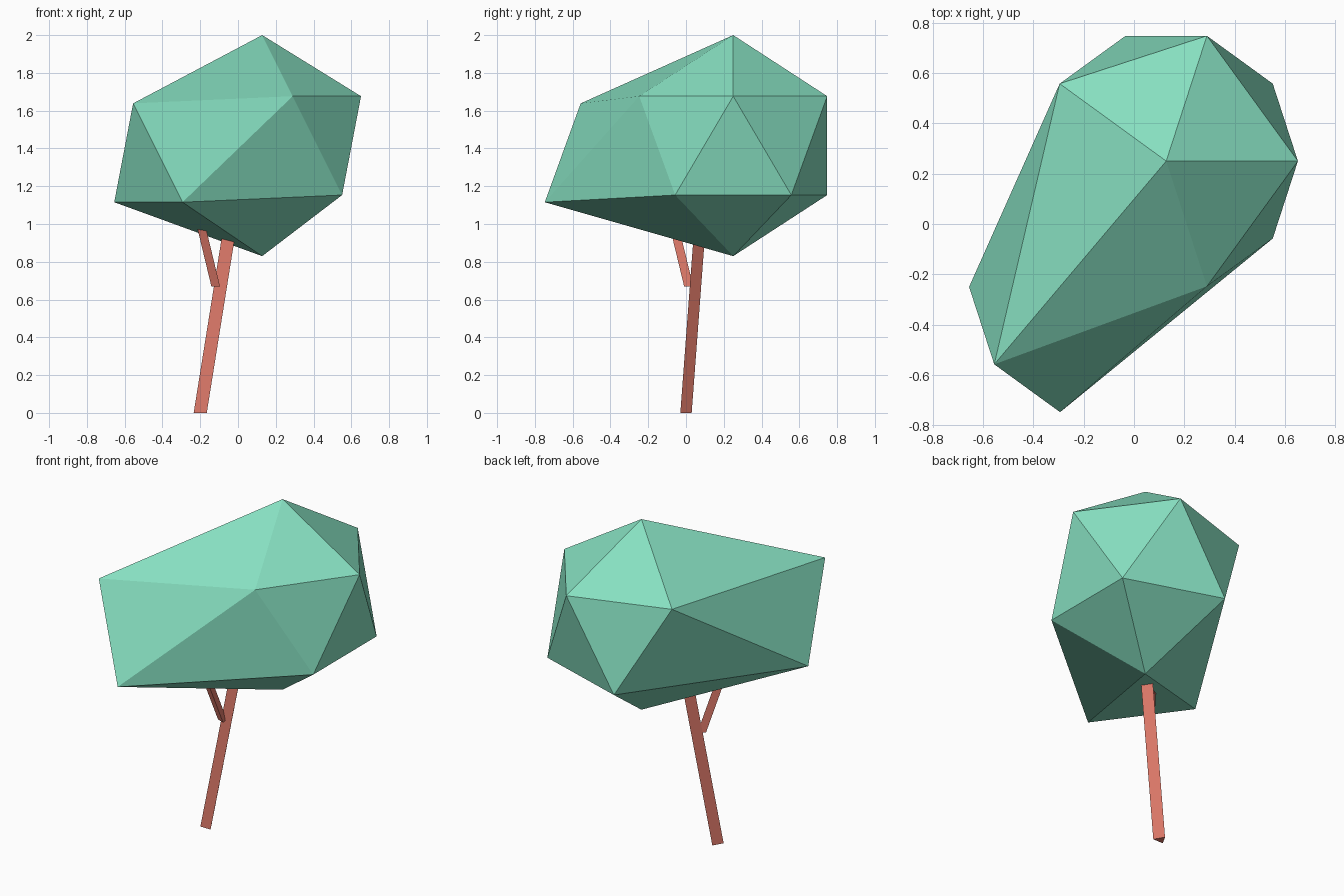
import bpy
import bmesh
from math import sin, cos, radians
from mathutils import Vector

if "Cube" in bpy.data.objects:
    bpy.data.objects.remove(bpy.data.objects["Cube"])


def material(name, color):
    mat = bpy.data.materials.new(name)
    mat.diffuse_color = color
    mat.use_nodes = True
    mat.node_tree.nodes["Principled BSDF"].inputs["Base Color"].default_value = mat.diffuse_color
    return mat


def leaning_prism(name, base, top, radius, turn, mat):
    """Three-sided stick with horizontal ends, sheared from base to top."""
    base, top = Vector(base), Vector(top)
    bm = bmesh.new()
    ring = []
    for k in range(3):
        a = radians(90 + turn + 120 * k)
        ring.append(bm.verts.new(base + Vector((cos(a), sin(a), 0)) * radius))
    bottom = bm.faces.new(ring)
    ext = bmesh.ops.extrude_face_region(bm, geom=[bottom], use_keep_orig=True)
    new = [g for g in ext["geom"] if isinstance(g, bmesh.types.BMVert)]
    bmesh.ops.translate(bm, verts=new, vec=top - base)
    bmesh.ops.recalc_face_normals(bm, faces=bm.faces)
    mesh = bpy.data.meshes.new(name)
    bm.to_mesh(mesh)
    bm.free()
    mesh.materials.append(mat)
    obj = bpy.data.objects.new(name, mesh)
    bpy.context.collection.objects.link(obj)
    return obj


leaf = material("leaf_green", (0.24, 0.74, 0.53, 1))
bark = material("bark_red", (0.72, 0.19, 0.14, 1))

# Foliage: icosahedron with its front-left vertices pulled out
bpy.ops.mesh.primitive_ico_sphere_add(subdivisions=1, radius=0.585,
                                      location=(0.128, 0.25, 1.415))
foliage = bpy.context.object
foliage.name = "foliage"
foliage.data.materials.append(leaf)
for v in foliage.data.vertices:
    if v.co.normalized().dot(Vector((-0.707, -0.707, 0))) > 0.5:
        v.co += Vector((-0.26, -0.5, -0.038))

# Trunk and side branch, both ending inside the foliage
leaning_prism("trunk", (-0.2, -0.01, 0), (-0.04, 0.065, 1.0), 0.04, 0, bark)
leaning_prism("branch", (-0.113, 0.012, 0.668), (-0.193, -0.068, 1.0), 0.028, -20, bark)
